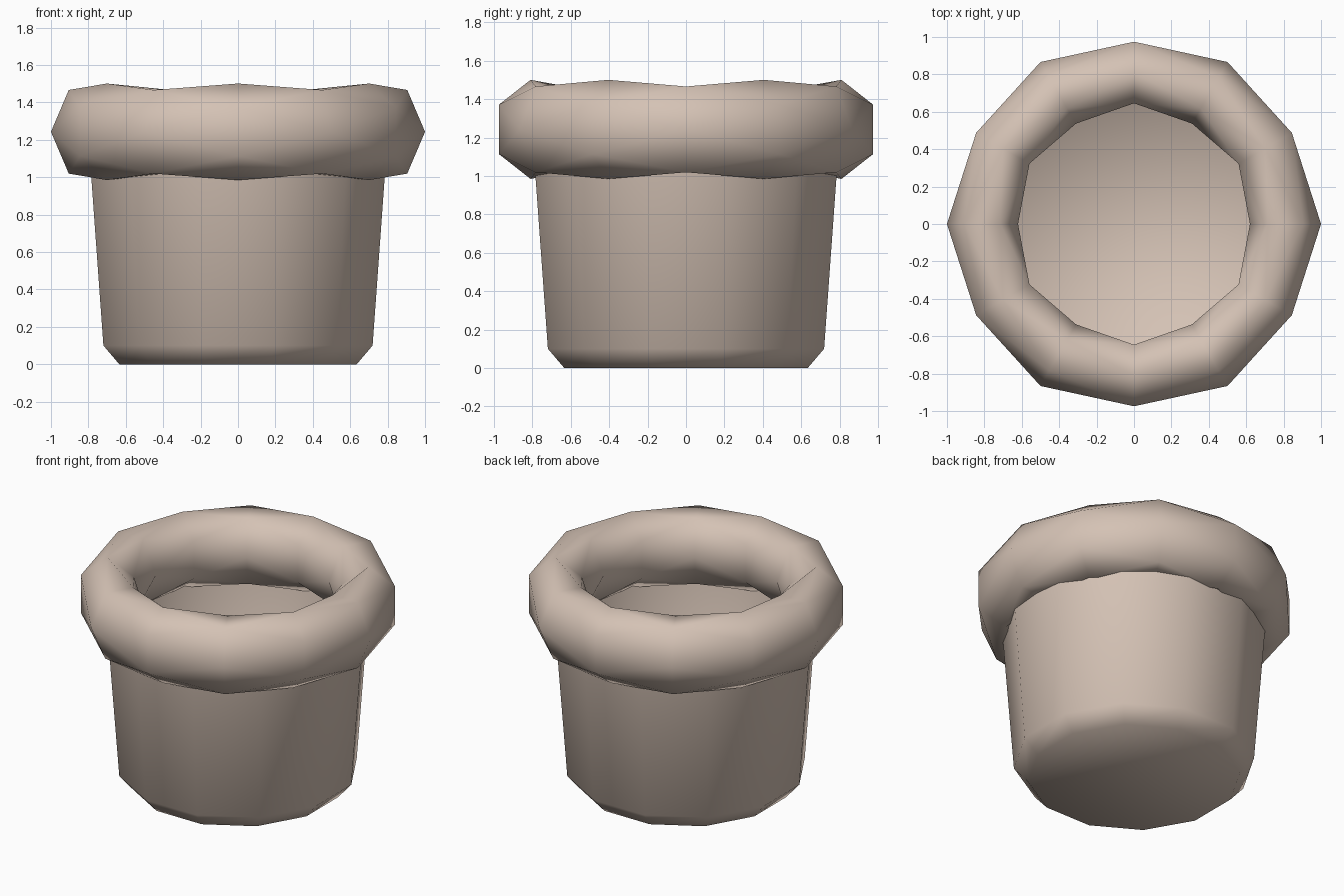
import bpy
from math import sin, cos, pi

if "Cube" in bpy.data.objects:
    bpy.data.objects.remove(bpy.data.objects["Cube"])

SIDES = 12

clay = bpy.data.materials.new("pale clay")
clay.diffuse_color = (0.66, 0.54, 0.46, 1)
clay.use_nodes = True
clay.node_tree.nodes["Principled BSDF"].inputs["Base Color"].default_value = clay.diffuse_color


def add_mesh(name, verts, faces):
    mesh = bpy.data.meshes.new(name)
    mesh.from_pydata(verts, [], faces)
    mesh.materials.append(clay)
    mesh.update()
    mesh.shade_smooth()
    obj = bpy.data.objects.new(name, mesh)
    bpy.context.collection.objects.link(obj)
    return obj


# Pot body: thin open tapered shell with a bevelled foot and flat floor
profile = [(0.657, 0.0), (0.745, 0.10), (0.83, 1.24)]
angles = [2 * pi * (i + 0.5) / SIDES for i in range(SIDES)]
verts = [(r * cos(t), r * sin(t), z) for r, z in profile for t in angles]
faces = [tuple(reversed(range(SIDES)))]
for k in range(len(profile) - 1):
    for i in range(SIDES):
        n = (i + 1) % SIDES
        a, b = k * SIDES, (k + 1) * SIDES
        faces.append((a + i, a + n, b + n, b + i))
add_mesh("pot_body", verts, faces)

# Twisted rim: six-sided oval section turning once around the ring
SEC = 6
MAJOR, WIDE, TALL, HEIGHT = 0.81, 0.19, 0.258, 1.243
verts = []
for i in range(SIDES):
    t = 2 * pi * i / SIDES
    for j in range(SEC):
        s = t + 2 * pi * j / SEC          # section turns with the ring
        r = MAJOR + WIDE * cos(s)
        verts.append((r * cos(t), r * sin(t), HEIGHT + TALL * sin(s)))
faces = []
for i in range(SIDES):
    n = (i + 1) % SIDES
    # one full turn over the ring, so the section closes on itself
    for j in range(SEC):
        m = (j + 1) % SEC
        a, b = i * SEC + j, i * SEC + m
        d, c = n * SEC + j, n * SEC + m
        # split along the outer diagonal, so each segment stays full
        faces += [(a, d, b), (d, c, b)]
add_mesh("twisted_rim", verts, faces)
